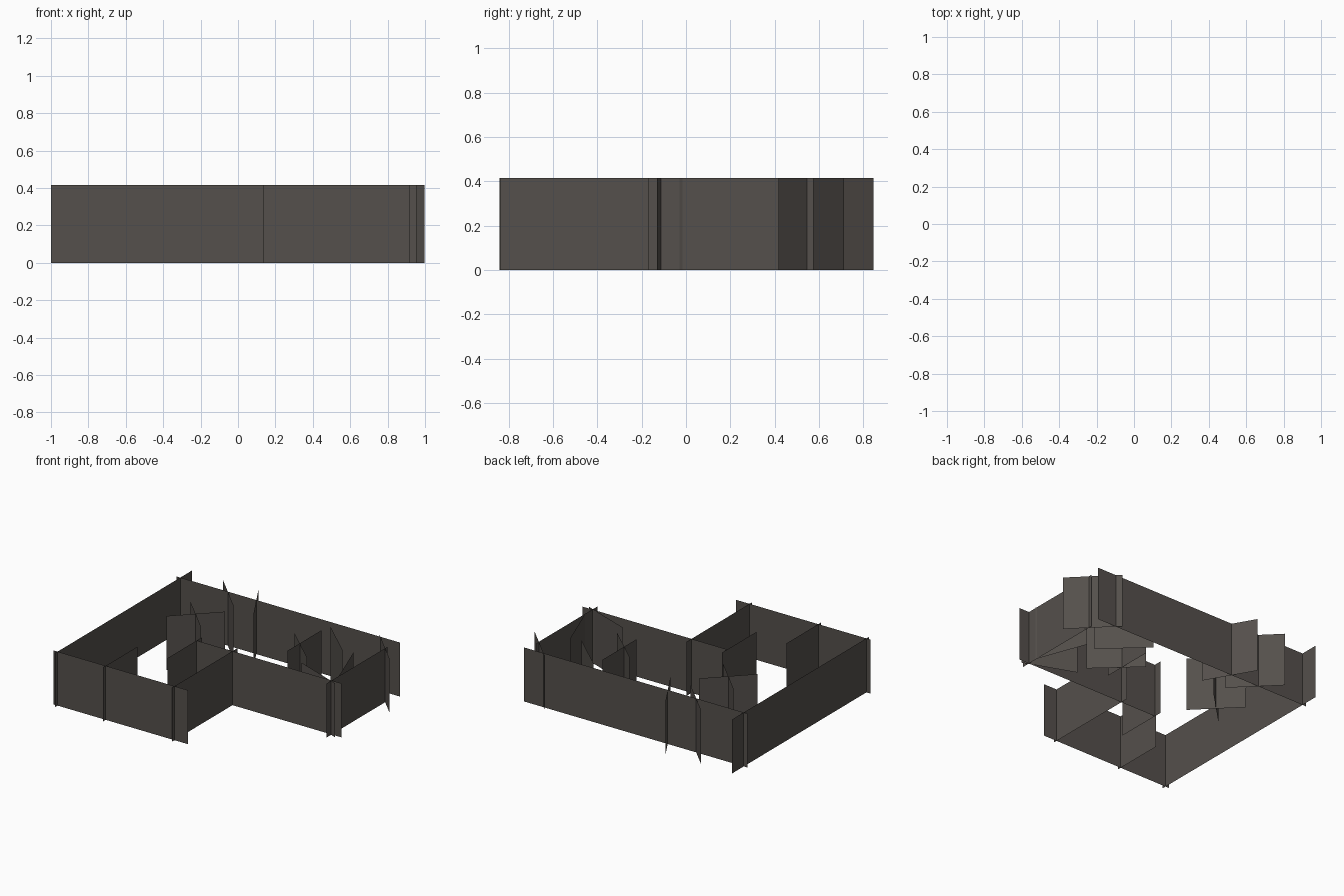
import bpy
import math

if "Cube" in bpy.data.objects:
    bpy.data.objects.remove(bpy.data.objects["Cube"])

H = 0.415      # wall height
P = 0.415      # length of the short square panels

mat = bpy.data.materials.new("dark_grey_brown")
mat.diffuse_color = (0.09, 0.08, 0.072, 1)
mat.use_nodes = True
mat.node_tree.nodes["Principled BSDF"].inputs["Base Color"].default_value = mat.diffuse_color


def wall(name, x, y, length, angle=0):
    """Upright single-sheet wall centred on (x, y), turned about z."""
    bpy.ops.mesh.primitive_plane_add(
        size=1, location=(x, y, H / 2),
        rotation=(math.radians(90), 0, math.radians(angle)))
    ob = bpy.context.object
    ob.name = name
    ob.scale = (length, H, 1)
    ob.data.materials.append(mat)


# Long outer walls of the L-shaped plan
wall("left_wall", -0.967, -0.01, 1.66, 90)
wall("back_wall", -0.05, 0.68, 1.90)
wall("front_wall", -0.43, -0.81, 1.14)
wall("inner_corner_wall", 0.027, -0.442, 0.795, 90)
wall("right_wing_front_wall", 0.338, -0.105, 1.235)

# Right end wall made of two overlapping square panels
for i, y in enumerate((0.368, 0.038)):
    wall(f"right_wall_{i + 1}", 0.87, y, P, 90)

# Partition stubs standing square to the walls
wall("front_partition", -0.558, -0.633, P, 90)
wall("middle_partition", -0.278, -0.25, P, 90)
wall("right_room_partition", 0.337, 0.325, P, 90)

# Crossed panels in the left room
for i, a in enumerate((-45, 45)):
    wall(f"crossed_panel_{i + 1}", -0.537, 0.252, P, a)

# Angled panels cutting through the walls and the right room
angled = [
    (-0.548, 0.665, -45), (-0.313, 0.667, -60),
    (0.365, 0.243, -43), (0.498, 0.485, -43),
    (0.850, 0.565, -45), (0.802, 0.165, -69.5), (0.723, -0.057, -20.5),
]
for i, (x, y, a) in enumerate(angled):
    wall(f"angled_panel_{i + 1}", x, y, P, a)
